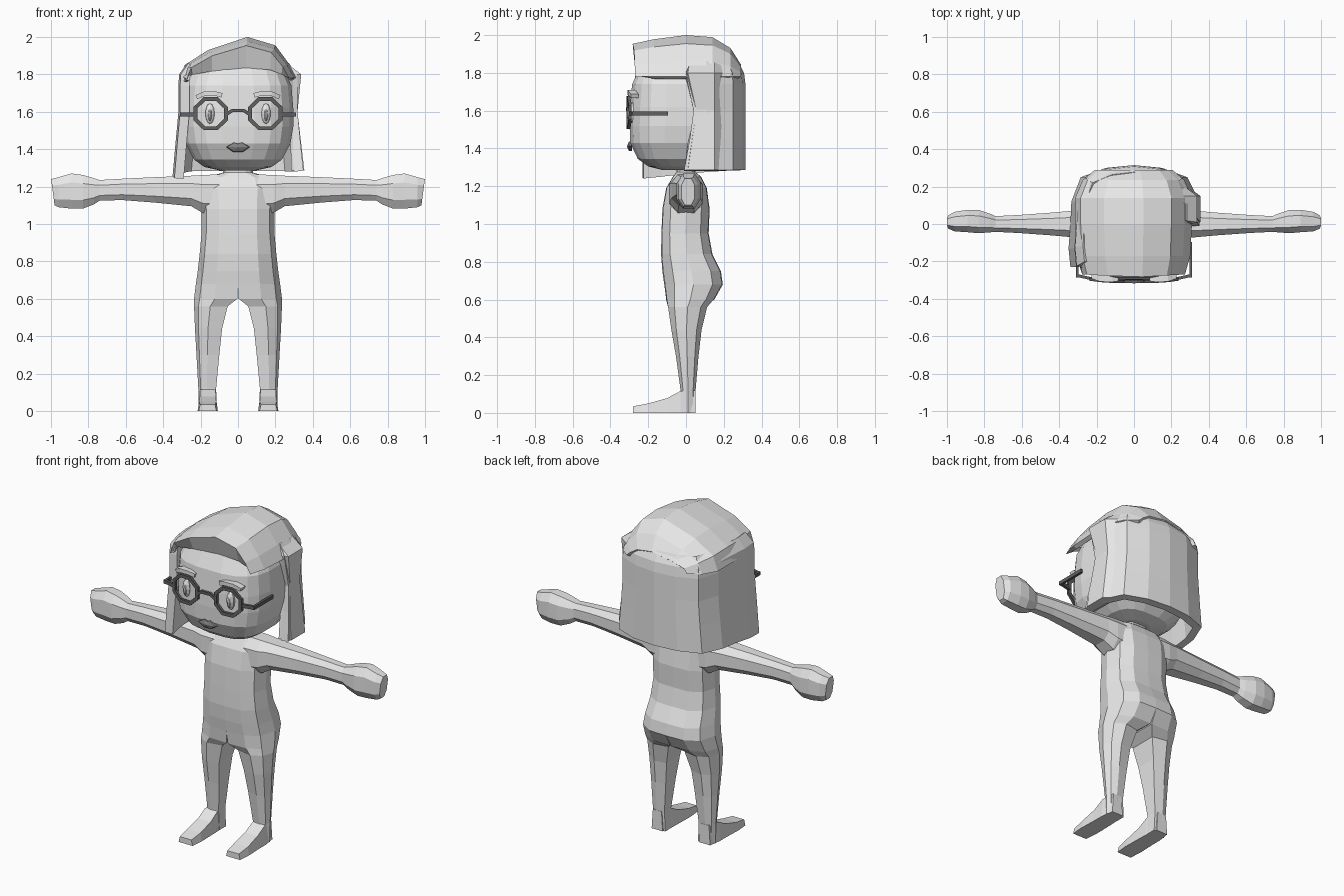
import bpy, bmesh, math
from mathutils import Vector

if "Cube" in bpy.data.objects:
    bpy.data.objects.remove(bpy.data.objects["Cube"])


def material(name, v):
    m = bpy.data.materials.new(name)
    m.diffuse_color = (v, v, v, 1)
    m.use_nodes = True
    m.node_tree.nodes["Principled BSDF"].inputs["Base Color"].default_value = m.diffuse_color
    return m


GREY = material("light_grey", 0.8)
DARK = material("dark_frame_grey", 0.12)
LIP = material("lip_grey", 0.22)


def finish(name, bm, mat, mirror=False, thick=0):
    bmesh.ops.recalc_face_normals(bm, faces=bm.faces)
    me = bpy.data.meshes.new(name)
    bm.to_mesh(me)
    bm.free()
    me.materials.append(mat)
    ob = bpy.data.objects.new(name, me)
    bpy.context.collection.objects.link(ob)
    if thick:
        s = ob.modifiers.new("thickness", 'SOLIDIFY')
        s.thickness = thick
        s.offset = -1
    if mirror:
        ob.modifiers.new("mirror", 'MIRROR')
    return ob


def grid(rings, closed=True, caps=True):
    """Join successive point rows into a skin."""
    bm = bmesh.new()
    rows = [[bm.verts.new(p) for p in r] for r in rings]
    n = len(rows[0])
    for a, b in zip(rows, rows[1:]):
        for i in range(n if closed else n - 1):
            j = (i + 1) % n
            bm.faces.new((a[i], a[j], b[j], b[i]))
    if closed and caps:
        bm.faces.new(rows[0])
        bm.faces.new(rows[-1])
    return bm


def superring(n, power):
    """Unit rounded-square outline."""
    out = []
    for i in range(n):
        a = 2 * math.pi * (i + 0.5) / n
        c, s = math.cos(a), math.sin(a)
        out.append((math.copysign(abs(c) ** power, c), math.copysign(abs(s) ** power, s)))
    return out


# body half: neck to ankle, (z, inner x, outer x, front y, back y)
levels = [(1.34, 0, .07, -.05, .05), (1.275, 0, .08, -.05, .05), (1.25, 0, .17, -.07, .08),
          (1.19, 0, .20, -.105, .11), (1.08, 0, .195, -.125, .125), (.95, 0, .195, -.13, .12),
          (.84, 0, .205, -.132, .14), (.75, 0, .215, -.125, .185), (.68, 0, .225, -.115, .195),
          (.60, 0.004, .235, -.105, .15), (.56, .055, .235, -.098, .115), (.44, .085, .23, -.08, .085),
          (.30, .10, .222, -.055, .068), (.12, .117, .212, -.03, .052), (0, .112, .21, -.03, .05)]
SECTION = [(0, -1), (.52, -.97), (.87, -.65), (1, 0), (.87, .65), (.52, .97), (0, 1), (0, 0)]
rings = []
for z, xi, xo, yf, yb in levels:
    mid, half = (yf + yb) / 2, (yb - yf) / 2
    rnd = .8 if xi > .05 else 1
    rings.append([(xi + (xo - xi) * u, mid + half * v * (rnd if u == 0 else 1), z) for u, v in SECTION])
bm = grid(rings)
inner = [f for f in bm.faces if all(v.co.x < .001 for v in f.verts)]
bmesh.ops.delete(bm, geom=inner, context='FACES')
finish("body", bm, GREY, mirror=True)

# feet: wedge along y, (y, inner x, outer x, top z)
rings = []
for y, a, b, t in [(.05, .125, .2, .12), (-.03, .112, .212, .115), (-.10, .11, .212, .078),
                   (-.20, .108, .216, .05), (-.28, .115, .21, .035)]:
    rings.append([(a, y, 0), (b, y, 0), (b - .008, y, t), (a + .008, y, t)])
finish("foot", grid(rings), GREY, mirror=True)

# arm and hand: (x, y centre, y half, bottom z, top z)
rings = []
for x, yc, yh, lo, hi in [(.10, 0, .09, 1.05, 1.265), (.19, 0, .088, 1.06, 1.262), (.25, 0, .078, 1.095, 1.258),
                          (.45, 0, .06, 1.115, 1.25), (.62, 0, .048, 1.128, 1.242),
                          (.74, 0, .042, 1.125, 1.235), (.77, .005, .05, 1.105, 1.245),
                          (.83, .012, .062, 1.082, 1.262), (.89, .015, .06, 1.082, 1.27),
                          (.96, .012, .052, 1.09, 1.25), (1.0, .01, .035, 1.10, 1.24)]:
    zc, zh = (lo + hi) / 2, (hi - lo) / 2
    rings.append([(x - (.02 * (1 - v) / 2 if x == 1 else 0), yc + u * yh, zc + v * zh)
                  for u, v in superring(8, .8)])
for r in rings:  # bring the rounded section up to full height
    zs = [p[2] for p in r]
    c, k = (min(zs) + max(zs)) / 2, 1.065
    r[:] = [(x, y * k, c + (z - c) * k) for x, y, z in r]
finish("arm", grid(rings), GREY, mirror=True)

# head: (z, half width, front y, back y)
rings = []
for z, w, yf, yb in [(1.285, .09, -.12, .08), (1.305, .18, -.20, .15), (1.345, .235, -.255, .19),
                     (1.43, .28, -.295, .22), (1.52, .295, -.298, .24), (1.62, .295, -.295, .24),
                     (1.74, .285, -.285, .23), (1.835, .245, -.24, .20), (1.9, .13, -.12, .12)]:
    mid, half = (yf + yb) / 2, (yb - yf) / 2
    rings.append([(u * w * 1.01, mid + v * half * 1.01, z) for u, v in superring(20, .66)])
finish("head", grid(rings), GREY)

# hair curtain: plan from right front round the back to left front, x, y, bottom z
plan = [(.35, -.01, 1.285), (.35, .12, 1.285), (.285, .25, 1.285), (.15, .30, 1.285), (0, .315, 1.285),
        (-.15, .30, 1.285), (-.285, .25, 1.285), (-.335, .12, 1.28), (-.34, 0, 1.27),
        (-.35, -.13, 1.255), (-.34, -.23, 1.245)]
rows = []
for z, sx, sy, dy in [(None, 1, 1, 0), (1.45, .95, 1, .03), (1.6, .91, 1, .05), (1.74, .91, 1, .02),
                      (1.80, .9, .975, .01), (1.86, .78, .88, .03)]:
    rows.append([(x * sx, y * sy + (dy if i == 0 else 0), z or zb) for i, (x, y, zb) in enumerate(plan)])
finish("hair_curtain", grid(rows, closed=False), GREY, thick=.05)

# side lock on the right, flaring from the parting
rings = []
for z, xa, xb, ya, yb in [(1.285, .285, .355, -.01, .2), (1.6, .275, .318, .035, .2),
                          (1.80, .27, .338, -.01, .2), (1.86, .22, .26, .0, .2)]:
    rings.append([(xa, ya, z), (xb, ya + .02, z), (xb, yb - .05, z), (xa, yb, z)])
finish("hair_side_lock", grid(rings), GREY)

# hair crown with the turned-under fringe: profile swept from front to back
profile = [(-.315, 1.76), (-.285, 1.85), (-.16, 1.93), (.05, 2.0), (.2, 1.955), (.27, 1.86), (.31, 1.78)]
rows = []
for y, w, h in [(-.25, .86, .25), (-.285, .88, .79), (-.17, .97, .9), (0, 1, 1), (.14, 1, .95),
                (.235, .87, .69), (.29, .66, .3)]:
    rows.append([(x * w, y + (.05 * abs(x) if y < -.2 else 0), 1.78 + (z - 1.78) * h) for x, z in profile])
finish("hair_crown", grid(rows, closed=False), GREY, thick=.025)


def ellipsoid(name, loc, size):
    bm = bmesh.new()
    bmesh.ops.create_uvsphere(bm, u_segments=10, v_segments=6, radius=1)
    for v in bm.verts:
        v.co = Vector([l + s * c for l, s, c in zip(loc, size, v.co)])
    finish(name, bm, GREY, mirror=True)


# eyes with a raised pupil
ellipsoid("eye", (.15, -.285, 1.59), (.026, .022, .055))
ellipsoid("pupil", (.15, -.295, 1.585), (.012, .018, .036))


def tube(bm, pts, rx, rz, closed=False):
    """Square bar through points lying in the x-z plane."""
    n = len(pts)
    rows = []
    for i, p in enumerate(pts):
        a = pts[(i - 1) % n] if closed or i else p
        b = pts[(i + 1) % n] if closed or i < n - 1 else p
        t = (Vector(b) - Vector(a)).normalized()
        side = t.cross(Vector((0, 1, 0)))
        rows.append([bm.verts.new(Vector(p) + side * rz * u + Vector((0, rx * v, 0)))
                     for u, v in ((-1, -1), (1, -1), (1, 1), (-1, 1))])
    pairs = list(zip(rows, rows[1:])) + ([(rows[-1], rows[0])] if closed else [])
    for a, b in pairs:
        for i in range(4):
            bm.faces.new((a[i], a[i - 3], b[i - 3], b[i]))
    if not closed:
        bm.faces.new(rows[0])
        bm.faces.new(rows[-1])


# eyebrows
bm = bmesh.new()
tube(bm, [(.085, -.285, 1.688), (.12, -.29, 1.697), (.18, -.288, 1.697), (.222, -.272, 1.678)], .02, .012)
finish("eyebrow", bm, GREY, mirror=True)

# glasses: octagonal rims, hinges, bridge and temples
bm = bmesh.new()
rim = []
for i in range(8):
    a = math.pi * (i + .5) / 4
    x = .146 + .088 * math.cos(a)
    rim.append((x, -.307 + max(0, x - .15) * .15, 1.59 + .084 * math.sin(a)))
tube(bm, rim, .008, .011, closed=True)
tube(bm, [(.226, -.293, 1.585), (.305, -.275, 1.585)], .008, .011)
tube(bm, [(.064, -.307, 1.585), (.03, -.309, 1.607), (0, -.31, 1.607)], .007, .009)
temple = bmesh.ops.create_cube(bm, size=1)["verts"]
for v in temple:
    v.co = Vector((.303 + v.co.x * .014, -.19 + v.co.y * .19, 1.585 + v.co.z * .022))
finish("glasses", bm, DARK, mirror=True)

# lips: faceted diamond
bm = bmesh.new()
edge = [(-.065, 1.412), (-.022, 1.438), (0, 1.43), (.022, 1.438), (.065, 1.412), (.025, 1.385), (-.025, 1.385)]
back = [bm.verts.new((x, -.285, z)) for x, z in edge]
front = [bm.verts.new((x * .9, -.302, 1.41 + (z - 1.41) * .9)) for x, z in edge]
tip = bm.verts.new((0, -.314, 1.41))
for i in range(len(edge)):
    j = (i + 1) % len(edge)
    bm.faces.new((back[i], back[j], front[j], front[i]))
    bm.faces.new((front[i], front[j], tip))
bm.faces.new(back)
finish("lips", bm, LIP)
